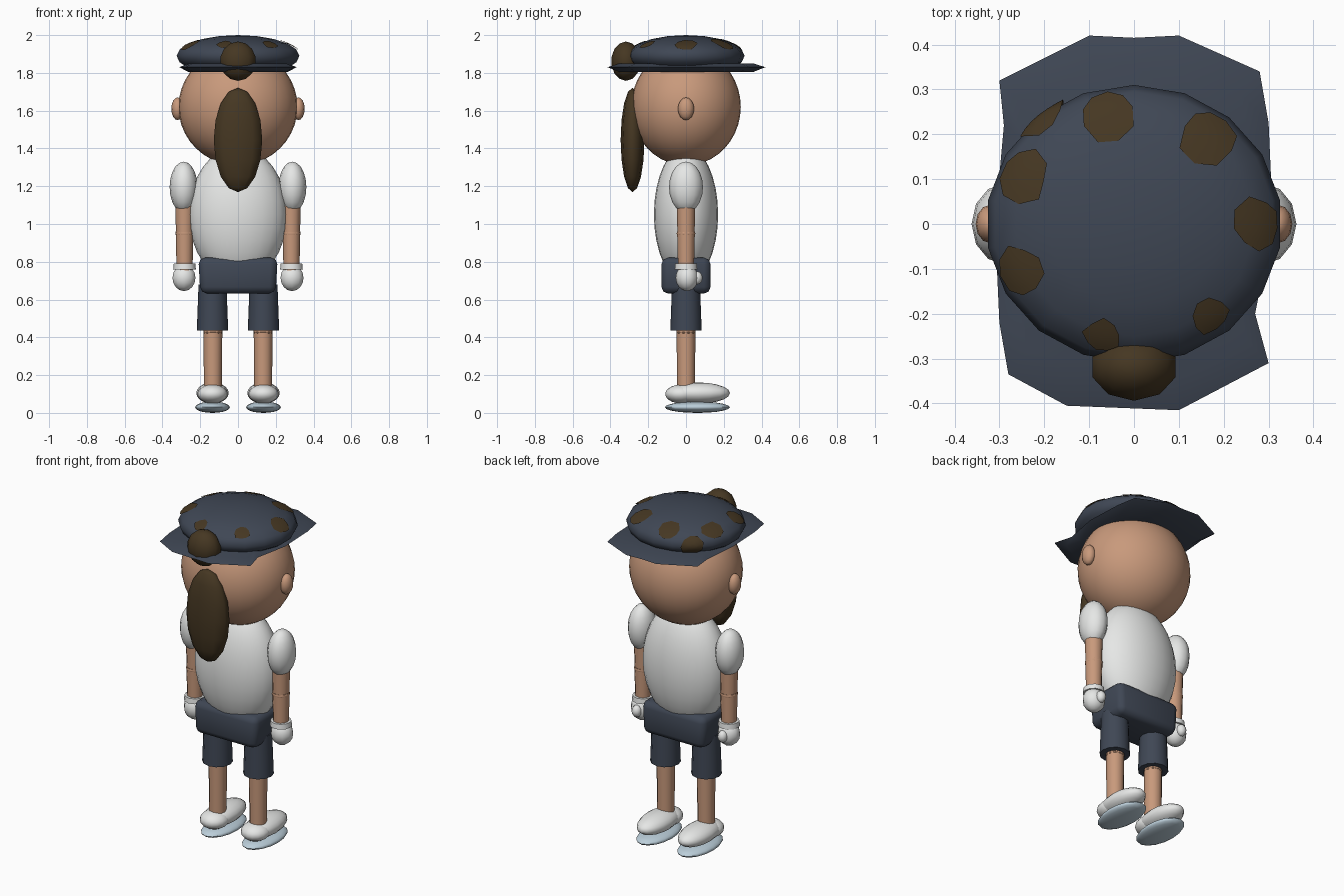
import bpy, bmesh, math, random
from mathutils import Vector

random.seed(4)
cube = bpy.data.objects.get("Cube")
if cube:
    bpy.data.objects.remove(cube, do_unlink=True)


def material(name, rgb):
    m = bpy.data.materials.new(name)
    m.use_nodes = True
    col = (*rgb, 1)
    m.diffuse_color = col
    m.node_tree.nodes["Principled BSDF"].inputs["Base Color"].default_value = col
    return m


SKIN = material("skin", (0.58, 0.32, 0.2))
WHITE = material("white cloth", (0.8, 0.81, 0.8))
NAVY = material("navy cloth", (0.05, 0.063, 0.09))
BROWN = material("dark brown", (0.06, 0.038, 0.016))
SOLE = material("pale blue rubber", (0.5, 0.62, 0.7))


def finish(bm, name, mat, loc=(0, 0, 0), angle=60):
    bmesh.ops.recalc_face_normals(bm, faces=bm.faces)
    me = bpy.data.meshes.new(name)
    bm.to_mesh(me)
    bm.free()
    me.materials.append(mat)
    ob = bpy.data.objects.new(name, me)
    ob.location = loc
    bpy.context.collection.objects.link(ob)
    bpy.ops.object.select_all(action="DESELECT")
    ob.select_set(True)
    bpy.context.view_layer.objects.active = ob
    bpy.ops.object.shade_smooth_by_angle(angle=math.radians(angle))
    return ob


def ball(name, mat, loc, size, seg=16, rings=10):
    bm = bmesh.new()
    bmesh.ops.create_uvsphere(bm, u_segments=seg, v_segments=rings, radius=1)
    bmesh.ops.scale(bm, vec=size, verts=bm.verts)
    return finish(bm, name, mat, loc)


def tube(name, mat, x, z0, z1, r0, r1, seg=12):
    bm = bmesh.new()
    bmesh.ops.create_cone(bm, cap_ends=True, segments=seg, radius1=r0,
                          radius2=r1, depth=z1 - z0)
    return finish(bm, name, mat, (x, 0, (z0 + z1) / 2))


# Head and torso
ball("head", SKIN, (0, 0, 1.62), (0.315, 0.29, 0.31), 32, 20)
ball("torso", WHITE, (0, 0, 1.05), (0.26, 0.17, 0.36), 24, 16)

# Hips, narrower along the bottom
bm = bmesh.new()
bmesh.ops.create_cube(bm, size=1)
bmesh.ops.scale(bm, vec=(0.42, 0.26, 0.19), verts=bm.verts)
for v in bm.verts:
    if v.co.z < 0:
        v.co.x *= 0.95
bmesh.ops.bevel(bm, geom=bm.edges[:], offset=0.035, segments=2,
                profile=0.5, affect="EDGES")
finish(bm, "hips", NAVY, (0, 0, 0.727))

# Limbs, one set per side
for s, side in ((1, "left"), (-1, "right")):
    ball(side + "_ear", SKIN, (s * 0.32, 0, 1.61), (0.033, 0.043, 0.06), 12, 8)
    ax = s * 0.283
    ball(side + "_sleeve", WHITE, (s * 0.288, 0, 1.195), (0.074, 0.09, 0.135), 12, 10)
    tube(side + "_upper_arm", SKIN, ax, 0.94, 1.12, 0.045, 0.05)
    ball(side + "_elbow", SKIN, (ax, 0, 0.95), (0.05, 0.05, 0.025), 10, 6)
    tube(side + "_forearm", SKIN, ax, 0.75, 0.96, 0.042, 0.047)
    tube(side + "_cuff", WHITE, ax, 0.76, 0.79, 0.06, 0.057)
    ball(side + "_hand", WHITE, (ax + s * 0.003, 0.005, 0.715), (0.064, 0.06, 0.07), 10, 8)
    ball(side + "_thumb", WHITE, (ax, 0.058, 0.715), (0.028, 0.03, 0.035), 8, 6)
    lx = s * 0.133
    tube(side + "_shorts_leg", NAVY, s * 0.135, 0.435, 0.68, 0.083, 0.074)
    tube(side + "_leg", SKIN, lx, 0.09, 0.44, 0.047, 0.05)
    ball(side + "_knee", SKIN, (lx, 0, 0.425), (0.052, 0.052, 0.022), 10, 6)
    ball(side + "_shoe", WHITE, (s * 0.135, 0.065, 0.105), (0.086, 0.168, 0.056))
    ball(side + "_shoe_heel", WHITE, (s * 0.135, -0.025, 0.1), (0.08, 0.085, 0.05))
    ball(side + "_sole", SOLE, (s * 0.135, 0.06, 0.03), (0.092, 0.172, 0.03))

# Cap crown and double brim
CENTRE = Vector((0, 0, 1.89))
RADII = Vector((0.33, 0.31, 0.11))
ball("cap_crown", NAVY, CENTRE, RADII, 18, 10)

outline = [(-0.3, -0.22), (-0.28, -0.335), (-0.15, -0.405), (0.1, -0.415),
           (0.3, -0.31), (0.27, -0.2), (0.31, 0), (0.3, 0.225), (0.28, 0.34),
           (0.1, 0.42), (0, 0.415), (-0.1, 0.42), (-0.3, 0.32), (-0.29, 0.22),
           (-0.31, 0)]
bm = bmesh.new()
rows = [[bm.verts.new((x * k, y * k, z)) for x, y in outline]
        for k, z in ((0.85, 1.805), (1, 1.83), (0.85, 1.85))]
for a, b in zip(rows, rows[1:]):
    for i in range(len(outline)):
        j = (i + 1) % len(outline)
        bm.faces.new((a[i], a[j], b[j], b[i]))
bm.faces.new(rows[0])
bm.faces.new(rows[-1])
finish(bm, "cap_brim", NAVY)


# Irregular patches hugging the crown
def patch(x, y, r):
    d = Vector((x / RADII.x, y / RADII.y, 0))
    d.z = math.sqrt(max(0, 1 - d.length_squared))
    d.normalize()
    mid = d * RADII
    normal = Vector([d[i] / RADII[i] for i in range(3)]).normalized()
    u = normal.cross(Vector((0, 0, 1))).normalized()
    w = normal.cross(u)

    def on_crown(p):
        q = Vector([p[i] / RADII[i] for i in range(3)]).normalized()
        return q * RADII * 1.015

    bm = bmesh.new()
    hub = bm.verts.new(on_crown(mid))
    n = 9
    wobble = [r * random.uniform(0.82, 1.12) for _ in range(n)]
    rings = []
    for k in (0.35, 0.7, 1):
        rings.append([bm.verts.new(on_crown(
            mid + (u * math.cos(math.tau * i / n) + w * math.sin(math.tau * i / n))
            * wobble[i] * k)) for i in range(n)])
    for i in range(n):
        j = (i + 1) % n
        bm.faces.new((hub, rings[0][i], rings[0][j]))
        for a, b in zip(rings, rings[1:]):
            bm.faces.new((a[i], b[i], b[j], a[j]))
    ob = finish(bm, "cap_patch", BROWN, CENTRE)
    if sum(p.normal.dot(normal) for p in ob.data.polygons) < 0:
        ob.data.flip_normals()


for spot in ((-0.06, 0.25, 0.065), (0.17, 0.2, 0.068), (-0.25, 0.11, 0.062),
             (0.28, 0, 0.06), (-0.255, -0.105, 0.057), (0.17, -0.205, 0.045),
             (-0.07, -0.25, 0.042), (-0.21, 0.24, 0.065)):
    patch(*spot)

# Hair bun over the cap edge and hanging tail
ball("hair_bun", BROWN, (0, -0.318, 1.862), (0.1, 0.078, 0.104), 10, 7)
ball("hair_tail", BROWN, (0, -0.283, 1.445), (0.135, 0.063, 0.276), 10, 8)
